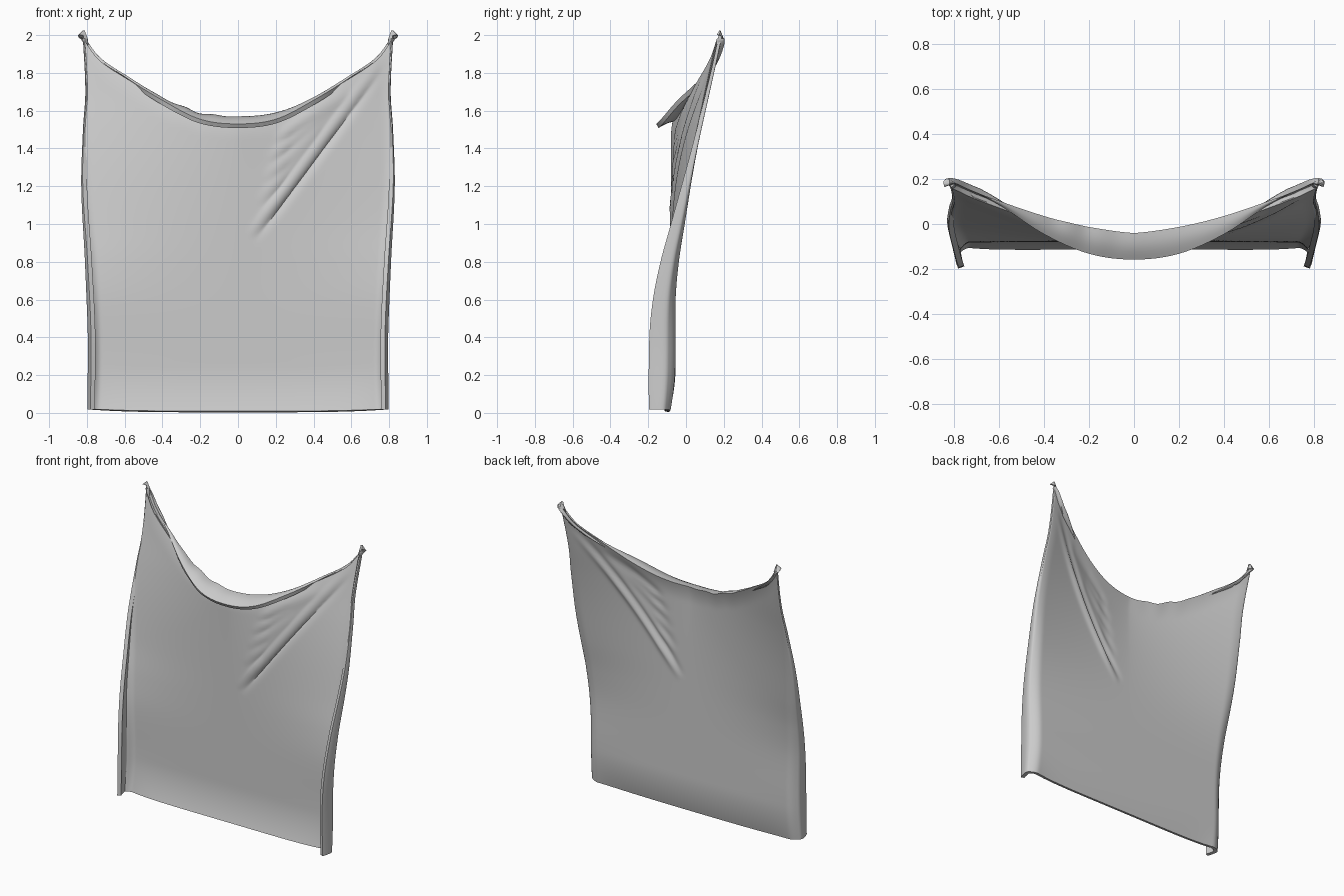
import bpy
import bmesh
import math
from mathutils import Vector

cube = bpy.data.objects.get("Cube")
if cube:
    bpy.data.objects.remove(cube, do_unlink=True)


def curve(*pts):
    """Smooth function through (position, value) points, level at the start."""
    def slope(i):
        if i == 0:
            return 0
        a, b = pts[i - 1], pts[min(i + 1, len(pts) - 1)]
        return (b[1] - a[1]) / (b[0] - a[0])

    def f(x):
        x = min(max(x, pts[0][0]), pts[-1][0])
        i = 0
        while i < len(pts) - 2 and x > pts[i + 1][0]:
            i += 1
        (x0, y0), (x1, y1) = pts[i], pts[i + 1]
        h = x1 - x0
        t = (x - x0) / h
        return (y0 * (1 + 2 * t) * (1 - t) ** 2 + y1 * t * t * (3 - 2 * t)
                + h * slope(i) * t * (1 - t) ** 2 + h * slope(i + 1) * t * t * (t - 1))
    return f


THICKNESS = .025
CENTRE_Y = -.055

# Outline of the outer face by height
half_width = curve((0, .788), (.4, .785), (.8, .802), (1.2, .825), (1.5, .818), (1.7, .806), (2, .82))
side_back = curve((0, -.062), (.3, -.056), (.6, -.055), (.8, -.035), (1, 0), (1.4, .07), (1.8, .155), (2, .198))
side_front = curve((0, -.197), (.4, -.194), (.6, -.175), (.8, -.135), (1, -.08), (1.4, .03), (1.8, .13), (2, .174))
# Sagging top: back ridge height, and the lip that droops forward from it
ridge_z = curve((0, 1.57), (.2, 1.59), (.4, 1.665), (.6, 1.785), (.74, 1.885), (.82, 2))
lip_z = curve((0, 1.53), (.2, 1.555), (.4, 1.655), (.6, 1.78), (.74, 1.883), (.82, 1.998))
lip_y = curve((0, -.158), (.2, -.132), (.4, -.045), (.6, .085), (.82, .196))

# Tension folds: lower end, upper end, depth, width
FOLDS = [((.07, .92), (.76, 1.84), .017, .022),
         ((.12, 1.09), (.60, 1.67), .010, .028),
         ((.15, 1.21), (.60, 1.70), .010, .028),
         ((.17, 1.32), (.58, 1.70), .010, .026),
         ((.20, 1.42), (.52, 1.67), .008, .024)]


def fold_offset(x, z):
    total = 0
    for a, b, depth, width in FOLDS:
        a, b = Vector(a), Vector(b)
        along = b - a
        rel = Vector((x, z)) - a
        t = rel.dot(along) / along.length_squared
        if 0 < t < 1:
            d = (along.x * rel.y - along.y * rel.x) / along.length / width
            fade = min(1, t * 5) * min(1, (1 - t) * 2.5)
            total += depth * fade * (math.exp(-(d + .7) ** 2) - math.exp(-(d - .7) ** 2))
    return total


def sheet_point(u, z, top):
    """Hanging outer face, arching from the centre back to the rounded sides."""
    x = u * half_width(z)
    back = side_back(z)
    y = CENTRE_Y + (back - CENTRE_Y) * abs(u) ** (2.4 - .7 * z)
    # Bottom curls forward, top leans back under the lip
    y -= .035 * max(0, 1 - z / .25) ** 2 * (1 - .6 * abs(u) ** 8)
    y += .015 * max(0, 1 - (top - z) / .12) ** 2 * (1 - u ** 4)
    y -= .25 * (back - side_front(z)) * max(0, (abs(u) - .92) / .08) ** 2
    return Vector((x, y + fold_offset(x, z), z))


def ridge_height(x):
    lumps = .006 * math.sin(38 * x) * math.exp(-((x + .25) / .17) ** 2)
    return ridge_z(abs(x)) + lumps


ROWS, COLS, LIP = 90, 140, 7


def sheet_column(u):
    """One vertical strand: sheet, then the lip drooping forward."""
    top = ridge_height(u * .82)
    bottom = .003 + .015 * u ** 4
    pts = [sheet_point(u, bottom + (top - bottom) * j / ROWS, top) for j in range(ROWS + 1)]
    ridge = pts[-1]
    tip = Vector((ridge.x, min(lip_y(abs(ridge.x)), ridge.y - .003), lip_z(abs(ridge.x))))
    for j in range(1, LIP + 1):
        t = j / LIP
        p = ridge.lerp(tip, t)
        p.z += .01 * math.sin(math.pi * t) * (1 - abs(u) ** 3)
        pts.append(p)
    return pts


# Side flap cross-section: outward, and share of the way to the front edge
FLAP = [(.006, .06), (.010, .18), (.010, .35), (.006, .55), (.002, .75), (-.003, .9), (-.007, 1)]


def flap_column(base, side, out, forward):
    pts = []
    for p in base:
        depth = max(.004, p.y - side_front(p.z))
        pts.append(p + Vector((side * out * min(1, depth / .09), -forward * depth, 0)))
    return pts


main = [sheet_column(-1 + 2 * i / COLS) for i in range(COLS + 1)]
right = [flap_column(main[0], -1, *f) for f in reversed(FLAP)]
left = [flap_column(main[-1], 1, *f) for f in FLAP]
columns = right + main + left

# Skin the strands into one cloth
bm = bmesh.new()
grid = [[bm.verts.new(p) for p in col] for col in columns]
for a, b in zip(grid, grid[1:]):
    for j in range(len(a) - 1):
        bm.faces.new((a[j], b[j], b[j + 1], a[j + 1]))
bmesh.ops.remove_doubles(bm, verts=bm.verts, dist=.0006)
mesh = bpy.data.meshes.new("hanging_cloth")
bm.to_mesh(mesh)
bm.free()
cloth = bpy.data.objects.new("hanging_cloth", mesh)
bpy.context.collection.objects.link(cloth)

# Give the cloth its thickness towards the inner face
solid = cloth.modifiers.new("thickness", "SOLIDIFY")
solid.thickness = THICKNESS
solid.offset = 1
bpy.ops.object.select_all(action="DESELECT")
cloth.select_set(True)
bpy.context.view_layer.objects.active = cloth
bpy.ops.object.modifier_apply(modifier=solid.name)
bpy.ops.object.shade_smooth_by_angle(angle=math.radians(50))
